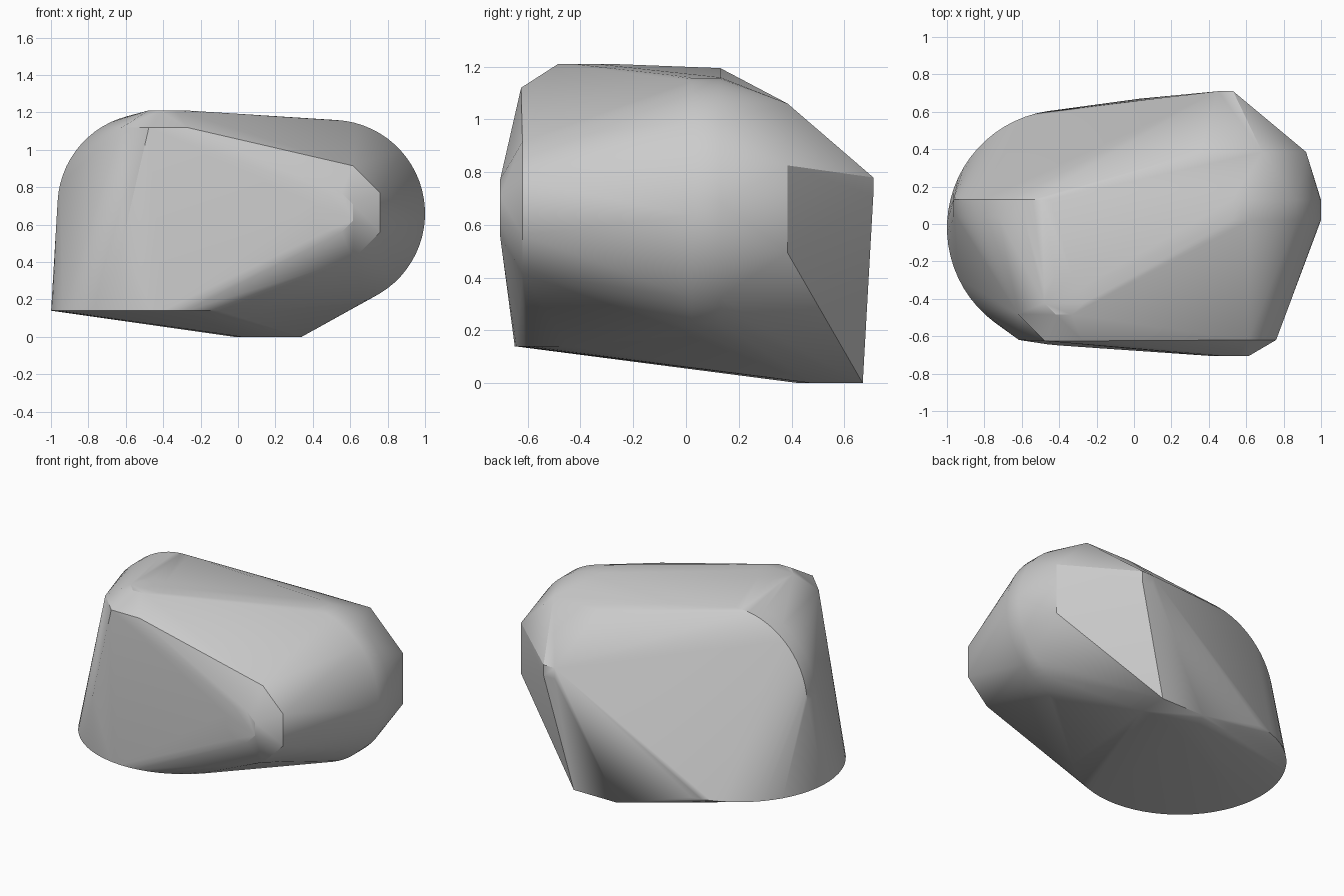
import bpy, bmesh, math
from mathutils import Vector

cube = bpy.data.objects.get("Cube")
if cube:
    bpy.data.objects.remove(cube, do_unlink=True)


def ring(center, radius, axis, sides):
    """Points of a regular ring around an axis; low side counts sit flat on the axes."""
    half = math.pi / sides
    if sides == 8:
        radius = radius / math.cos(half)
    pts = []
    for i in range(sides):
        a = 2 * half * i + half
        u, v = radius * math.cos(a), radius * math.sin(a)
        pts.append(Vector(center) + Vector((u, v, 0) if axis == "z" else (u, 0, v)))
    return pts


points = []

# Round foot
points += ring((-0.37, -0.02, 0.14), 0.63, "z", 64)

# Large rounded sides
for y in (0.02, 0.13):
    points += ring((0.5, y, 0.66), 0.5, "y", 64)
for y in (0.04, 0.13):
    points += ring((-0.47, y, 0.7), 0.495, "y", 64)

# Chamfered top knob, front knob and back shoulder
points += ring((-0.375, -0.38, 1.21), 0.105, "z", 8)
points += ring((-0.375, -0.38, 1.12), 0.245, "z", 8)
points += ring((0.51, -0.705, 0.665), 0.105, "y", 8)
points += ring((0.51, -0.62, 0.665), 0.25, "y", 8)
points += ring((0.52, 0.385, 0.66), 0.4, "y", 8)

# Small back tip
points += [Vector((x, 0.71, z)) for x in (0.45, 0.53) for z in (0.71, 0.78)]

# Front corner and lowest flat spot
points += [Vector(p) for p in ((-0.615, -0.62, 0.52), (0.34, 0.67, 0), (0.03, 0.67, 0),
                               (0.34, 0.48, 0), (-0.02, 0.58, 0), (0.02, 0.43, 0))]

# Wrap everything in one hull
bm = bmesh.new()
for p in points:
    bm.verts.new(p)
hull = bmesh.ops.convex_hull(bm, input=bm.verts[:])
loose = {g for key in ("geom_interior", "geom_unused") for g in hull[key]
         if isinstance(g, bmesh.types.BMVert)}
bmesh.ops.delete(bm, geom=[v for v in loose if v.is_valid], context="VERTS")
bmesh.ops.delete(bm, geom=[v for v in bm.verts if not v.link_faces], context="VERTS")
bmesh.ops.recalc_face_normals(bm, faces=bm.faces[:])
mesh = bpy.data.meshes.new("boulder")
bm.to_mesh(mesh)
bm.free()
boulder = bpy.data.objects.new("boulder", mesh)
bpy.context.collection.objects.link(boulder)

# Stone colour
stone = bpy.data.materials.new("grey_stone")
stone.use_nodes = True
grey = (0.6, 0.6, 0.6, 1)
stone.diffuse_color = grey
stone.node_tree.nodes["Principled BSDF"].inputs["Base Color"].default_value = grey
mesh.materials.append(stone)

bpy.ops.object.select_all(action="DESELECT")
boulder.select_set(True)
bpy.context.view_layer.objects.active = boulder
bpy.ops.object.shade_smooth_by_angle(angle=math.radians(30))
